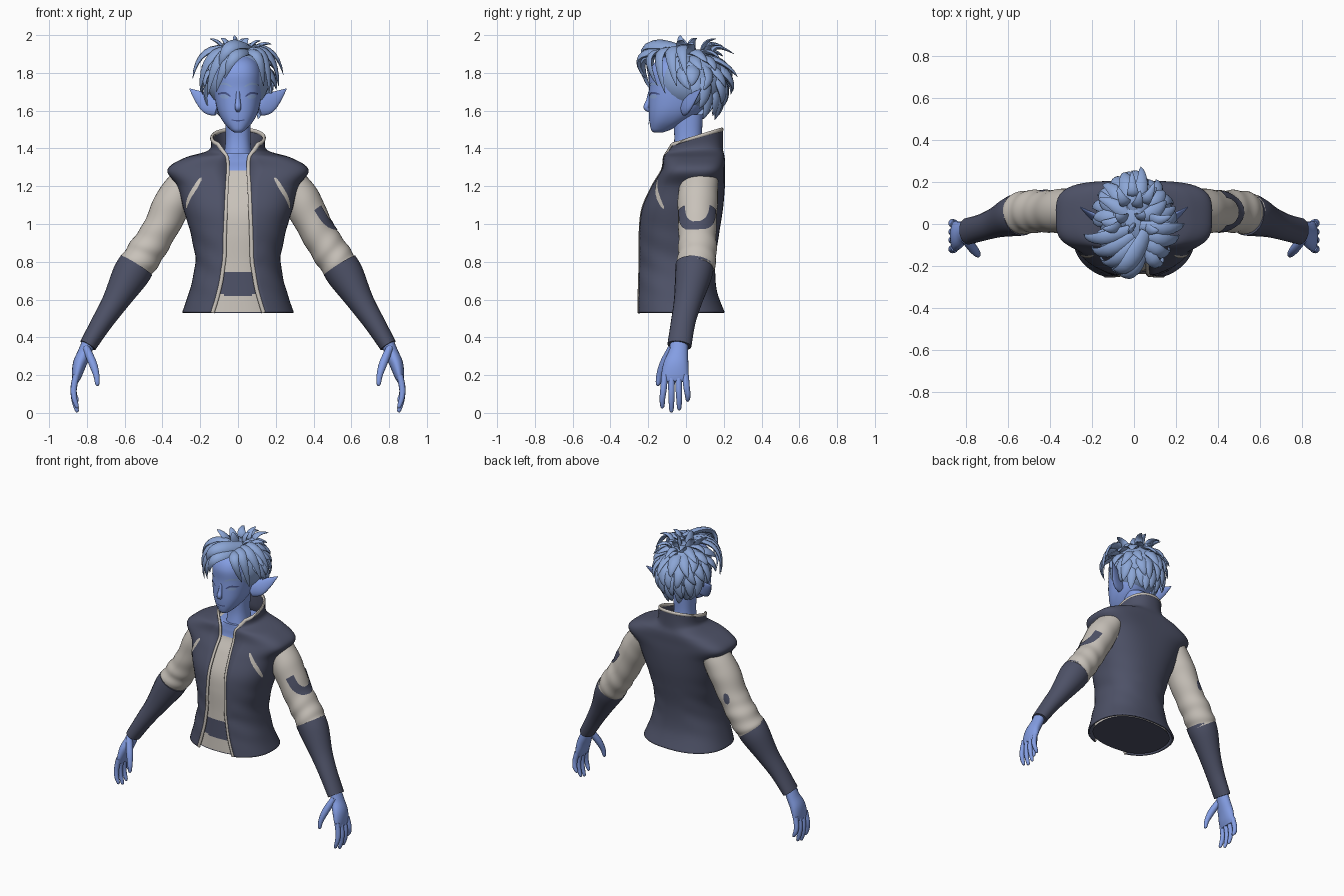
import bpy, bmesh, random
from math import sin, cos, pi, asin, copysign
from mathutils import Vector
from mathutils.bvhtree import BVHTree

random.seed(4)
if "Cube" in bpy.data.objects:
    bpy.data.objects.remove(bpy.data.objects["Cube"])


def material(name, r, g, b):
    m = bpy.data.materials.new(name)
    m.use_nodes = True
    m.diffuse_color = (r, g, b, 1)
    m.node_tree.nodes["Principled BSDF"].inputs["Base Color"].default_value = (r, g, b, 1)
    return m


SKIN = material("blue skin", .23, .34, .77)
HAIR = material("pale blue hair", .26, .38, .67)
DARK = material("slate cloth", .075, .083, .135)
CREAM = material("cream cloth", .58, .54, .49)
INK = material("deep blue lines", .07, .1, .28)


def dense(rows, k=6):
    """Smooth interpolation through rows of numbers."""
    out = []
    for i in range(len(rows) - 1):
        quad = [rows[max(i - 1, 0)], rows[i], rows[i + 1], rows[min(i + 2, len(rows) - 1)]]
        for j in range(k):
            t = j / k
            out.append([b + .5 * t * (c - a + t * (2*a - 5*b + 4*c - d + t * (3*b - a - 3*c + d)))
                        for a, b, c, d in zip(*quad)])
    return out + [list(rows[-1])]


def power(v, p):
    return copysign(abs(v) ** p, v)


def section(z, a, front, back, p=.85, tilt=0, opening=0, n=48):
    """Horizontal rounded outline, optionally open at the front."""
    t0 = asin((opening / a) ** (1 / p)) if opening else 0
    ring = []
    for i in range(n):
        t = t0 + (2 * pi - 2 * t0) * i / (n - 1 if opening else n)
        y = (front + back) / 2 - (back - front) / 2 * power(cos(t), p)
        ring.append(Vector((a * power(sin(t), p), y, z + tilt * (y - .04))))
    return ring


def tube(rows, ref=(0, 1, 0), n=20):
    """Elliptical rings along a path of x, y, z, thickness, width."""
    pts = [Vector(r[:3]) for r in rows]
    rings = []
    for i, r in enumerate(rows):
        d = (pts[min(i + 1, len(pts) - 1)] - pts[max(i - 1, 0)]).normalized()
        side = Vector(ref)
        side = (side - d * side.dot(d)).normalized()
        up = d.cross(side)
        rings.append([pts[i] + side * r[4] * cos(2*pi*j/n) + up * r[3] * sin(2*pi*j/n) for j in range(n)])
    return rings


def loft(bm, rings, closed=True):
    vs = [[bm.verts.new(p) for p in ring] for ring in rings]
    n = len(vs[0])
    for lo, hi in zip(vs, vs[1:]):
        for i in range(n if closed else n - 1):
            j = (i + 1) % n
            bm.faces.new((lo[i], lo[j], hi[j], hi[i]))
    if closed:
        bm.faces.new(vs[0][::-1])
        bm.faces.new(vs[-1])


def finish(bm, name, mats, rule=None, closed=True):
    if closed:
        bmesh.ops.recalc_face_normals(bm, faces=bm.faces[:])
    bm.normal_update()
    if rule:
        for f in bm.faces:
            f.material_index = rule(f.calc_center_median())
    tree = BVHTree.FromBMesh(bm)
    me = bpy.data.meshes.new(name)
    bm.to_mesh(me)
    bm.free()
    ob = bpy.data.objects.new(name, me)
    bpy.context.collection.objects.link(ob)
    for m in mats:
        me.materials.append(m)
    bpy.ops.object.select_all(action="DESELECT")
    ob.select_set(True)
    bpy.context.view_layer.objects.active = ob
    bpy.ops.object.shade_smooth_by_angle(angle=.9)
    return ob, tree


def part(name, rings, mat, rule=None, closed=True):
    bm = bmesh.new()
    loft(bm, rings, closed)
    return finish(bm, name, mat if isinstance(mat, list) else [mat], rule, closed)


def ribbon(name, path, width, tree, mat, lift=.004, taper=True):
    """Thin strip laid on a surface along a path."""
    pts = [Vector(p) for p in dense(path)]
    rows = []
    for i, p in enumerate(pts):
        hit, nor = tree.find_nearest(p)[:2]
        d = pts[min(i + 1, len(pts) - 1)] - pts[max(i - 1, 0)]
        across = d.cross(nor).normalized()
        w = width * (.15 + .85 * sin(pi * i / (len(pts) - 1)) ** .5 if taper else 1) / 2
        row = []
        for k in range(-2, 3):
            h, m = tree.find_nearest(hit + across * w * k / 2)[:2]
            row.append(h + m * lift)
        rows.append(row[::-1])
    return part(name, rows, mat, closed=False)


# Sleeveless jacket with standing collar: z, half width, front, back, power, tilt, opening
jacket_rows = [
    (.53, .29, -.265, .20, .85, 0, .135), (.65, .25, -.257, .157, .85, 0, .1),
    (.80, .22, -.25, .15, .85, 0, .075), (.95, .245, -.247, .17, .85, 0, .07),
    (1.08, .283, -.23, .19, .8, 0, .065), (1.2, .315, -.175, .20, .7, 0, .06),
    (1.285, .368, -.125, .20, .55, 0, .055), (1.345, .28, -.115, .20, .6, 0, .058),
    (1.385, .15, -.112, .19, .8, .1, .07), (1.455, .138, -.115, .19, .9, .3, .105)]
jacket_rings = [section(*r) for r in dense(jacket_rows, 8)]
for ring in jacket_rings:
    for i, p in enumerate(ring):
        fold = .012 * max(0, 1 - abs(p.z - .8) / .25) * sin(i * .5 + p.z * 45)
        p.x *= 1 + fold
        p.y *= 1 + fold * (abs(p.x) > .1)
jacket, jacket_tree = part("jacket", jacket_rings, DARK, closed=False)
solid = jacket.modifiers.new("thickness", "SOLIDIFY")
solid.thickness, solid.offset = .012, 0

# Cream piping on the jacket edges
edge = [r[0] for r in jacket_rings] + jacket_rings[-1][1:-1] + [r[-1] for r in jacket_rings[::-1]]
part("jacket_piping", tube([(*p, .011, .009) for p in edge], (.3, .9, .1), 8), CREAM)


# Shirt with belt band and open neck
def shirt_rule(c):
    if c.z < .535 or (.615 + .15 * abs(c.x) < c.z < .74):
        return 1
    return 2 if c.z > 1.24 + 1.1 * abs(c.x) and c.y < .05 else 0


shirt_rows = [(z - .012 * (z > 1), a - .025, f + .025, b - .02, p) for z, a, f, b, p, *_ in jacket_rows[:9]]
part("shirt", [section(*r, n=96) for r in dense(shirt_rows, 14)], [CREAM, DARK, SKIN], shirt_rule)

# Neck and head
part("neck", [section(*r) for r in dense([
    (1.26, .1, -.085, .12), (1.35, .078, -.075, .1), (1.45, .066, -.062, .085), (1.58, .07, -.07, .09)])], SKIN)
head, head_tree = part("head", [section(*r) for r in dense([
    (1.485, .02, -.172, -.12), (1.5, .042, -.185, -.08), (1.54, .078, -.193, 0), (1.59, .105, -.197, .07),
    (1.65, .12, -.197, .12), (1.72, .127, -.195, .15), (1.8, .126, -.195, .16), (1.86, .1, -.16, .13),
    (1.9, .04, -.08, .06)])], SKIN)
part("nose", tube(dense([(0, -.187, 1.7, .012, .01), (0, -.198, 1.65, .014, .013),
                         (0, -.21, 1.617, .015, .017), (0, -.192, 1.598, .008, .01)]), (1, 0, 0), 12), SKIN)
ribbon("mouth", [(-.034, -.185, 1.552), (0, -.2, 1.546), (.034, -.185, 1.552)], .007, head_tree, INK, .002)
ribbon("lower_lip", [(-.02, -.19, 1.536), (0, -.2, 1.533), (.02, -.19, 1.536)], .012, head_tree, SKIN, .006)

for s, side in ((1, "left"), (-1, "right")):
    # Face details and pointed ear
    ribbon(side + "_lash", [(s*.034, -.18, 1.674), (s*.064, -.17, 1.694), (s*.1, -.135, 1.687)], .011, head_tree, INK)
    ribbon(side + "_eye", [(s*.045, -.18, 1.672), (s*.066, -.17, 1.675), (s*.088, -.15, 1.675)], .022, head_tree, HAIR, .002)
    ribbon(side + "_brow", [(s*.03, -.19, 1.725), (s*.065, -.175, 1.743), (s*.105, -.13, 1.735)], .011, head_tree, HAIR)
    part(side + "_ear", tube(dense([
        (s*.105, -.01, 1.615, .045, .02), (s*.15, .01, 1.635, .055, .018),
        (s*.2, .042, 1.67, .036, .012), (s*.255, .08, 1.715, .003, .003)])), SKIN)

    # Loose sleeve with soft folds
    rows = dense([(s*.27, .07, 1.23, .085, .1), (s*.34, .062, 1.12, .1, .106), (s*.42, .06, .96, .092, .1),
                  (s*.49, .06, .85, .096, .102), (s*.548, .05, .765, .095, .1)], 10)
    rings = tube(rows, n=32)
    for i, ring in enumerate(rings):
        for j, p in enumerate(ring):
            c = Vector(rows[i][:3])
            ring[j] = c + (p - c) * (1 + .035 * (i / len(rings)) * sin(i * .75 + 2 * sin(j * pi / 16)))
    sleeve, sleeve_tree = part(side + "_sleeve", rings, CREAM)
    if s > 0:
        ribbon("sleeve_chevron", [(.43, -.035, 1.09), (.46, -.01, 1.02), (.48, .055, .97), (.46, .12, 1.02),
                                  (.43, .15, 1.09)], .055, sleeve_tree, DARK, .005, False)
    else:
        ribbon("sleeve_patch", [(-.42, .16, 1.02), (-.44, .16, .95)], .04, sleeve_tree, DARK)

    # Forearm guard
    part(side + "_forearm_guard", tube(dense([
        (s*.538, .046, .78, .098, .102), (s*.575, .038, .72, .096, .097), (s*.65, .01, .59, .07, .075),
        (s*.72, -.015, .48, .056, .065), (s*.795, -.035, .357, .046, .064)])), DARK)

    # Hand
    bm = bmesh.new()
    loft(bm, tube(dense([(s*.785, -.035, .39, .034, .045), (s*.812, -.04, .32, .036, .052),
                         (s*.838, -.052, .26, .036, .066), (s*.853, -.058, .2, .027, .072),
                         (s*.86, -.058, .165, .016, .066)])))
    for y, tip, spread in ((-.113, .025, -.012), (-.077, .004, 0), (-.04, .015, .004), (-.003, .06, .012)):
        loft(bm, tube(dense([(s*.857, y, .2, .018, .018), (s*.87, y + spread*.5, .12 + tip*.3, .017, .017),
                             (s*.866, y + spread, .06 + tip*.6, .015, .015),
                             (s*.853, y + spread, tip + .01, .011, .011), (s*.849, y + spread, tip, .004, .004)], 4), n=10))
    loft(bm, tube(dense([(s*.805, -.07, .345, .02, .025), (s*.77, -.115, .265, .023, .023),
                         (s*.75, -.14, .2, .017, .017), (s*.745, -.148, .155, .012, .012),
                         (s*.746, -.149, .143, .004, .004)], 4), n=10))
    finish(bm, side + "_hand", [SKIN])

    # Jacket slits beside the armhole
    ribbon(side + "_front_slit", [(s*.195, -.16, 1.25), (s*.23, -.17, 1.2), (s*.262, -.15, 1.14), (s*.28, -.12, 1.08)],
           .026, jacket_tree, CREAM, .009)
    ribbon(side + "_back_slit", [(s*.3, .14, 1.18), (s*.28, .15, 1.1)], .022, jacket_tree, CREAM, .009)

# Hair: scalp plus tapered locks
CENTRE = Vector((0, .02, 1.76))


def scalp(phi, th, k=1.0):
    return CENTRE + Vector((.165 * sin(phi) * sin(th), -.19 * sin(phi) * cos(th), .165 * cos(phi))) * k


def lock(bm, root, mid, tip, width):
    root, mid, tip = Vector(root), Vector(mid), Vector(tip)
    rows = []
    for i in range(9):
        s = i / 8
        w = width * min(1, .6 + 1.4 * s) * (1 - s) ** .6 + .0015
        rows.append((*(root * (1-s)**2 + mid * 2*s*(1-s) + tip * s*s), w * .45, w))
    loft(bm, tube(rows, (tip - root).cross(mid - CENTRE), 8))


hair = bmesh.new()
loft(hair, [[scalp(.05 + 3.04 * i / 20, 2 * pi * j / 32) for j in range(32)] for i in range(21)])

# Layered locks over crown, sides and nape
for phi, count, gap in ((.25, 8, .9), (.65, 13, 1), (1.1, 16, 1.15), (1.5, 17, 1.5), (1.95, 17, 1.9)):
    for i in range(count):
        th = 2 * pi * (i + random.random() * .5) / count - pi
        if abs(th) < gap:
            continue
        drop = random.uniform(.6, .85)
        swirl = random.uniform(-.25, .25)
        reach = random.uniform(1.18, 1.36) + (.12 if phi > 1.8 else 0)
        lock(hair, scalp(phi, th, .93), scalp(phi + drop * .55, th, 1.24),
             scalp(phi + drop, th + swirl, reach), random.uniform(.036, .05))

# Parted fringe: root, bend, tip, half width
for root, mid, tip, w in (
        ((.05, -.11, 1.91), (-.03, -.32, 1.93), (-.07, -.215, 1.77), .045),
        ((.05, -.1, 1.91), (-.07, -.31, 1.92), (-.115, -.18, 1.7), .045),
        ((.02, -.08, 1.92), (-.13, -.26, 1.94), (-.16, -.15, 1.68), .045),
        ((0, -.06, 1.92), (-.19, -.19, 1.95), (-.2, -.1, 1.7), .045),
        ((-.02, -.03, 1.92), (-.21, -.1, 1.97), (-.24, -.05, 1.77), .042),
        ((.06, -.04, 1.93), (-.06, -.29, 2), (-.1, -.2, 1.83), .055),
        ((.05, -.11, 1.91), (.13, -.26, 1.93), (.135, -.15, 1.73), .038),
        ((.05, -.08, 1.92), (.17, -.19, 1.95), (.165, -.11, 1.69), .042),
        ((.04, -.05, 1.92), (.2, -.11, 1.96), (.215, -.05, 1.73), .045),
        ((.03, -.01, 1.92), (.2, -.04, 1.98), (.24, 0, 1.79), .042)):
    lock(hair, root, mid, tip, w)

# Upright tufts on the crown
for x, y, z in ((-.15, -.02, 1.98), (-.09, .05, 1.985), (-.02, -.03, 1.998), (.05, .06, 1.985), (.12, -.03, 1.97),
                (.18, .04, 1.95), (.03, .16, 1.98), (-.08, .18, 1.95), (.1, .2, 1.94), (-.01, .255, 1.9)):
    lock(hair, (x * .4, y * .5 + .01, 1.89), (x * .6, y * .6 - .02, 1.975), (x, y, z), .034)
finish(hair, "hair", [HAIR])
